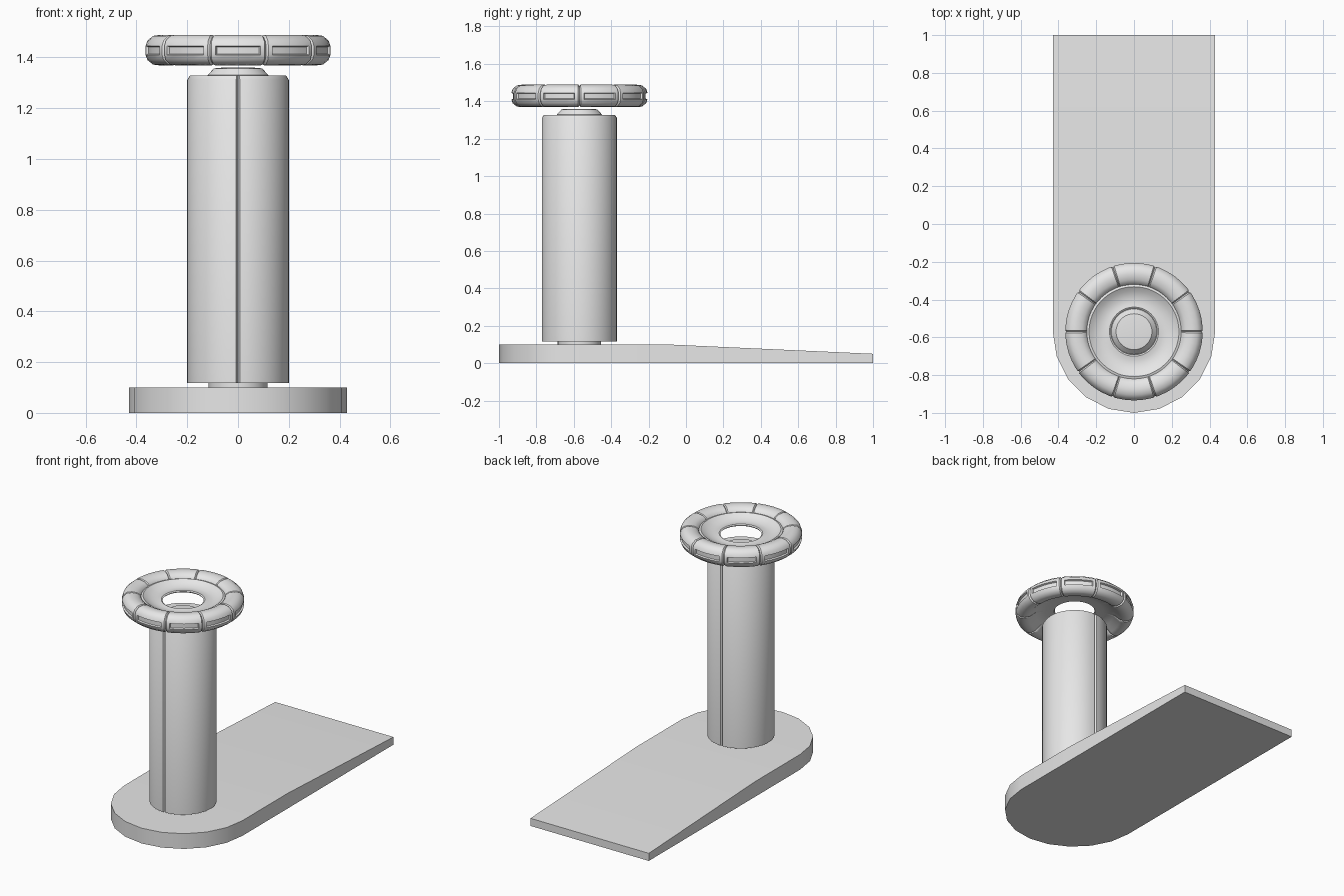
import bpy, bmesh
from math import sin, cos, pi, radians
from mathutils import Vector

cube = bpy.data.objects.get("Cube")
if cube:
    bpy.data.objects.remove(cube, do_unlink=True)

AXIS_Y = -0.57   # y of the upright axis

grey = bpy.data.materials.new("plain_grey")
grey.use_nodes = True
grey.diffuse_color = (0.8, 0.8, 0.8, 1)
grey.node_tree.nodes["Principled BSDF"].inputs["Base Color"].default_value = (0.8, 0.8, 0.8, 1)


def finish(bm, name, y=0.0, angle=35):
    bmesh.ops.recalc_face_normals(bm, faces=bm.faces[:])
    mesh = bpy.data.meshes.new(name)
    bm.to_mesh(mesh)
    bm.free()
    mesh.materials.append(grey)
    obj = bpy.data.objects.new(name, mesh)
    obj.location.y = y
    bpy.context.collection.objects.link(obj)
    bpy.ops.object.select_all(action='DESELECT')
    obj.select_set(True)
    bpy.context.view_layer.objects.active = obj
    bpy.ops.object.shade_smooth_by_angle(angle=radians(angle))
    return obj


def lathe(profile, angles, shape=None, closed=False):
    """Turn an (r, z) profile about z; shape may alter each point by angle."""
    bm = bmesh.new()
    rings = []
    for a in angles:
        pts = [shape(r, z, a) if shape else (r, z) for r, z in profile]
        rings.append([bm.verts.new((r * cos(a), r * sin(a), z)) for r, z in pts])
    n = len(profile)
    for i, ring in enumerate(rings):
        nxt = rings[(i + 1) % len(rings)]
        for j in range(n if closed else n - 1):
            k = (j + 1) % n
            bm.faces.new((ring[j], nxt[j], nxt[k], ring[k]))
    if not closed:
        bm.faces.new([ring[0] for ring in rings])
        bm.faces.new([ring[-1] for ring in rings])
    return bm


def even(steps):
    return [2 * pi * i / steps for i in range(steps)]


# Base: round front, square back, top sloping down to the rear
bm = bmesh.new()
outline = [(0.43 * cos(pi + pi * i / 10), AXIS_Y + 0.43 * sin(pi + pi * i / 10)) for i in range(11)]
outline += [(0.43, 1), (-0.43, 1)]
floor = bm.faces.new([bm.verts.new((x, y, 0)) for x, y in outline])
made = bmesh.ops.extrude_face_region(bm, geom=[floor])["geom"]
bmesh.ops.translate(bm, vec=(0, 0, 0.1), verts=[v for v in made if isinstance(v, bmesh.types.BMVert)])
bmesh.ops.bisect_plane(bm, geom=bm.verts[:] + bm.edges[:] + bm.faces[:],
                       plane_co=(0, -0.1, 0), plane_no=(0, 1, 0))
for v in bm.verts:
    if v.co.z > 0.05 and v.co.y > -0.1:
        v.co.z -= 0.05 * (v.co.y + 0.1) / 1.1
finish(bm, "base")

# Neck under the column
finish(lathe([(0.116, 0.09), (0.116, 0.13)], even(40)), "lower_neck", AXIS_Y)

# Column with a narrow seam at front and back
seam = radians(2)
half = [-pi / 2 + seam + (pi - 2 * seam) * i / 24 for i in range(25)] + [pi / 2]
column_angles = half + [a + pi for a in half]


def seam_dip(r, z, a):
    return (r - 0.012, z) if abs(cos(a)) < 0.001 else (r, z)


finish(lathe([(0.2, 0.117), (0.2, 1.312), (0.19, 1.328)], column_angles, seam_dip), "column", AXIS_Y)

# Collar on top of the column
finish(lathe([(0.12, 1.31), (0.12, 1.33), (0.095, 1.357), (0.06, 1.36)], even(40)),
       "upper_collar", AXIS_Y)

# Wheel: ten padded segments round a thin open dish
offsets = (0, 1.2, 4, 11, 18, 25, 32, 34.8)
wheel_angles = [radians(36 * s + o) for s in range(10) for o in offsets]
rim = [(0.28, 1.376), (0.31, 1.369), (0.335, 1.372), (0.357, 1.39), (0.364, 1.41),
       (0.364, 1.445), (0.357, 1.466), (0.335, 1.485), (0.305, 1.489), (0.275, 1.483), (0.255, 1.47)]
dish = [(0.25, 1.46), (0.238, 1.464), (0.215, 1.448), (0.18, 1.435), (0.15, 1.434),
        (0.13, 1.438), (0.122, 1.433), (0.127, 1.426), (0.18, 1.423), (0.24, 1.41)]


def pinch(r, z, a):
    if r < 0.252 or abs(sin(5 * a)) > 0.01:
        return r, z
    return 0.305 + (r - 0.305) * 0.88, 1.43 + (z - 1.43) * 0.86


bm = lathe(rim + dish, wheel_angles, pinch, closed=True)
bmesh.ops.recalc_face_normals(bm, faces=bm.faces[:])


# Recessed slot in the outer face of every segment
def in_slot(face):
    c = face.calc_center_median()
    if c.xy.length < 0.355 or not 1.42 < c.z < 1.435:
        return False
    return abs(sin(5 * Vector((1, 0)).angle_signed(c.xy))) > 0.5


slots = [f for f in bm.faces if in_slot(f)]
bmesh.ops.inset_region(bm, faces=slots, thickness=0.004, depth=-0.01, use_even_offset=True)
finish(bm, "wheel", AXIS_Y, 40)
